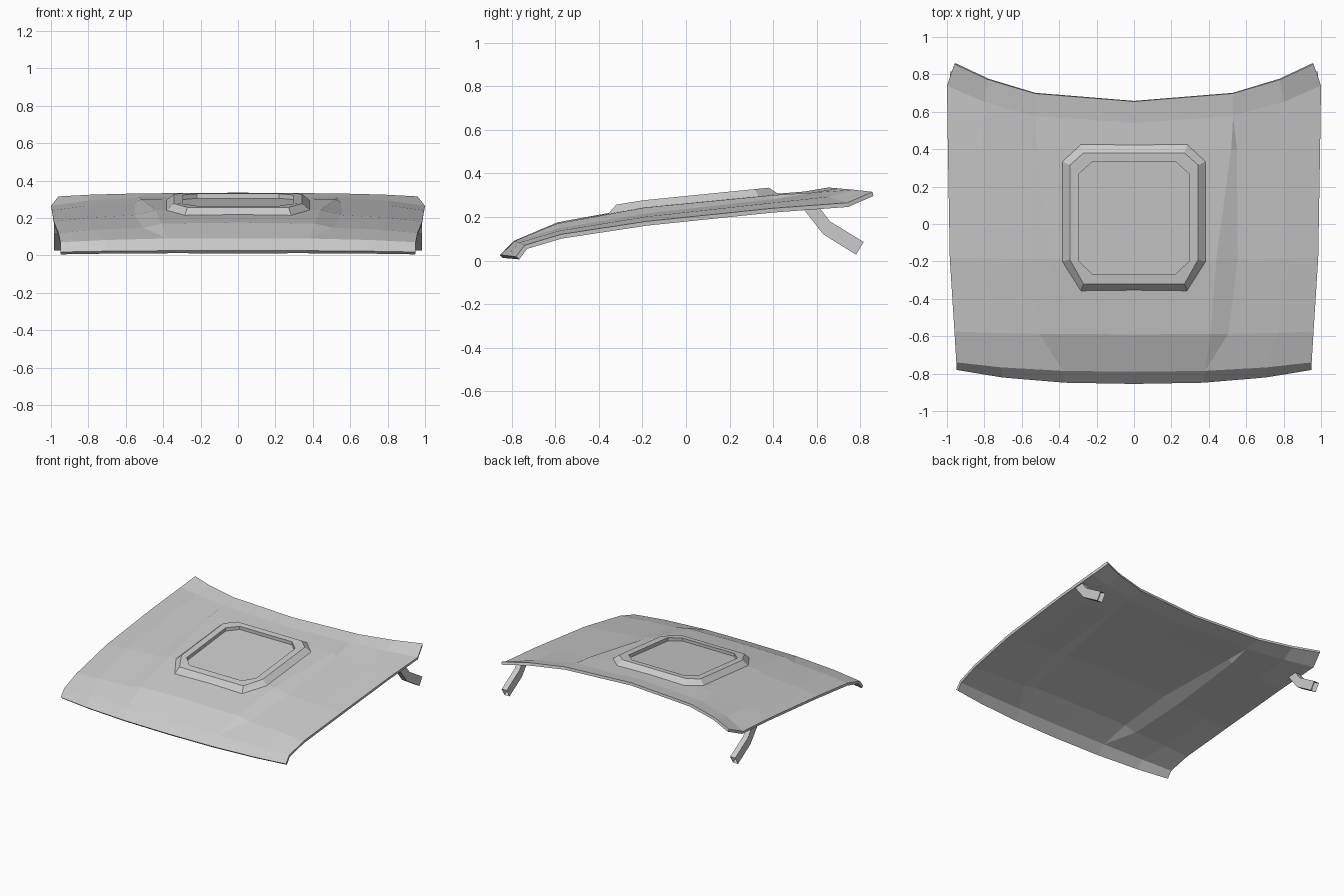
import bpy, bmesh

cube = bpy.data.objects.get("Cube")
if cube:
    bpy.data.objects.remove(cube)

paint = bpy.data.materials.new("grey_paint")
paint.use_nodes = True
grey = (0.6, 0.6, 0.6, 1)
paint.diffuse_color = grey
paint.node_tree.nodes["Principled BSDF"].inputs["Base Color"].default_value = grey


def finish(bm, name):
    bmesh.ops.recalc_face_normals(bm, faces=bm.faces)
    mesh = bpy.data.meshes.new(name)
    bm.to_mesh(mesh)
    bm.free()
    mesh.materials.append(paint)
    obj = bpy.data.objects.new(name, mesh)
    bpy.context.collection.objects.link(obj)
    return obj


def mirror(obj):
    mod = obj.modifiers.new("mirror", "MIRROR")
    mod.merge_threshold = 0.0005
    return mod


def bridge(bm, a, b):
    n = len(a)
    for i in range(n):
        j = (i + 1) % n
        bm.faces.new((a[i], a[j], b[j], b[i]))


def interpolate(points, y):
    for (y0, z0), (y1, z1) in zip(points, points[1:]):
        if y <= y1:
            break
    return z0 + (z1 - z0) * (y - y0) / (y1 - y0)


# Hood rows, front to back: centre y z, bulge crown x, bulge foot x z, edge x y z
ROWS = [
    (-.855, .025, .37, .37, .025, .95, -.78, .018),
    (-.79, .09, .38, .38, .09, .95, -.74, .07),
    (-.59, .175, .41, .505, .147, .96, -.575, .12),
    (-.19, .248, .44, .555, .215, .985, -.18, .18),
    (.4, .305, .52, .55, .282, .995, .4, .24),
    (.54, .316, .53, .53, .311, 1, .74, .265),
    (.655, .335, .53, .53, .331, .96, .855, .315),
]
bm = bmesh.new()
grid = []
for yc, zc, crown, foot, zf, xe, ye, ze in ROWS:
    mid = foot + (xe - foot) * .58
    heights = (zc, max(zf, zc - .005), zf, zf + (ze - zf) * .4, ze)
    row = []
    for x, z in zip((0, crown, foot, mid, xe), heights):
        y = yc + (ye - yc) * (x / xe) ** 2.6
        row.append(bm.verts.new((x, y, z)))
    grid.append(row)
for a, b in zip(grid, grid[1:]):
    for i in range(len(a) - 1):
        bm.faces.new((a[i], a[i + 1], b[i + 1], b[i]))
bmesh.ops.remove_doubles(bm, verts=bm.verts, dist=.0005)
hood = finish(bm, "hood_panel")
if sum(p.normal.z for p in hood.data.polygons) < 0:
    hood.data.flip_normals()
mirror(hood)
shell = hood.modifiers.new("thickness", "SOLIDIFY")
shell.thickness = .02
shell.offset = -1

# Raised vent surround with sloped outer walls and a recessed floor
CENTRE = [(r[0], r[1]) for r in ROWS]
TOP = [(-.36, .25), (-.19, .277), (.43, .339)]
FLOOR = [(-.27, .242), (.335, .305)]


def octagon(bm, wide, narrow, front, front_cut, back_cut, back, height):
    half = [(narrow, front), (wide, front_cut), (wide, back_cut), (narrow, back)]
    loop = half + [(-x, y) for x, y in reversed(half)]
    return [bm.verts.new((x, y, height(y))) for x, y in loop]


bm = bmesh.new()
foot = octagon(bm, .385, .285, -.36, -.2, .335, .43, lambda y: interpolate(CENTRE, y) - .006)
brow = octagon(bm, .343, .27, -.32, -.19, .315, .38, lambda y: interpolate(TOP, y))
lip = octagon(bm, .293, .22, -.27, -.2, .27, .335, lambda y: interpolate(TOP, y))
base = octagon(bm, .293, .22, -.27, -.2, .27, .335, lambda y: interpolate(FLOOR, y))
for a, b in ((foot, brow), (brow, lip), (lip, base)):
    bridge(bm, a, b)
bm.faces.new(base)
finish(bm, "vent_surround")

# Bent hinge arms with hollow ends, one on each side
ARM = [(.54, .235), (.63, .12), (.78, .027), (.815, .085), (.66, .18), (.61, .245)]
bm = bmesh.new()
sides = [[bm.verts.new((x, y, z)) for y, z in ARM] for x in (.943, .985)]
bridge(bm, *sides)
for a in sides:
    bm.faces.new((a[0], a[1], a[4], a[5]))
    bm.faces.new((a[1], a[2], a[3], a[4]))
bmesh.ops.recalc_face_normals(bm, faces=bm.faces)
end = max(bm.faces, key=lambda f: f.calc_center_median().y)
bmesh.ops.inset_region(bm, faces=[end], thickness=.008)
bmesh.ops.translate(bm, verts=end.verts, vec=(0, -.04, .024))
mirror(finish(bm, "hinge_arms"))
